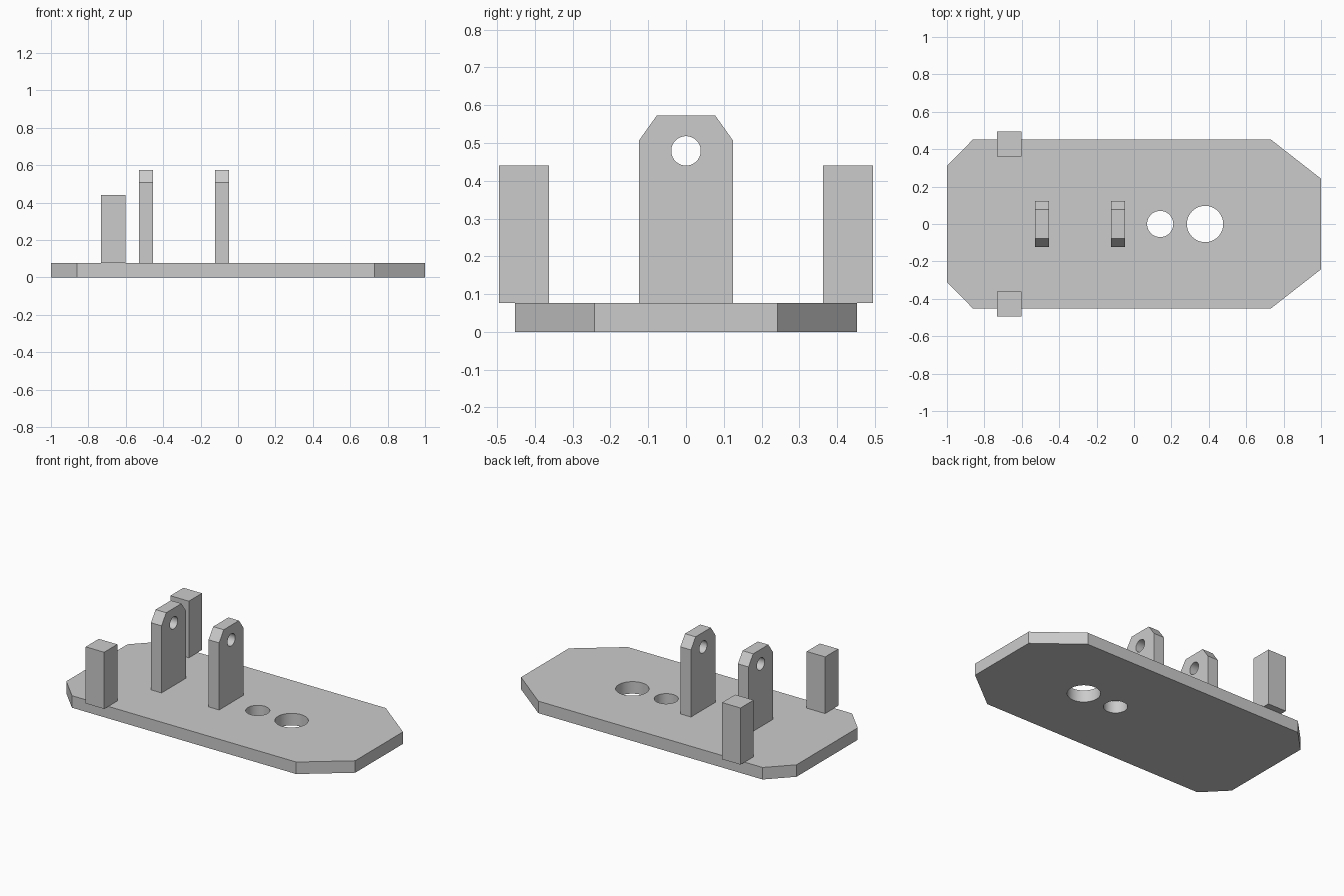
import bpy, bmesh
from mathutils import Matrix, Vector

cube = bpy.data.objects.get("Cube")
if cube:
    bpy.data.objects.remove(cube)

GREY = (0.6, 0.6, 0.6, 1)
grey = bpy.data.materials.new("plain grey")
grey.use_nodes = True
grey.diffuse_color = GREY
grey.node_tree.nodes["Principled BSDF"].inputs["Base Color"].default_value = GREY

BASE_TOP = 0.077


def finish(name, bm):
    bmesh.ops.recalc_face_normals(bm, faces=bm.faces)
    mesh = bpy.data.meshes.new(name)
    bm.to_mesh(mesh)
    bm.free()
    mesh.materials.append(grey)
    obj = bpy.data.objects.new(name, mesh)
    bpy.context.collection.objects.link(obj)
    return obj


def prism(name, outline, depth):
    """Extrude a closed outline along the depth vector."""
    bm = bmesh.new()
    face = bm.faces.new([bm.verts.new(p) for p in outline])
    new = bmesh.ops.extrude_face_region(bm, geom=[face], use_keep_orig=True)["geom"]
    bmesh.ops.translate(bm, vec=depth,
                        verts=[v for v in new if isinstance(v, bmesh.types.BMVert)])
    return finish(name, bm)


def drill(obj, centre, radius, axis):
    """Cut a round through hole along the axis."""
    bm = bmesh.new()
    turn = Vector((0, 0, 1)).rotation_difference(Vector(axis)).to_matrix().to_4x4()
    bmesh.ops.create_cone(bm, cap_ends=True, segments=64, radius1=radius, radius2=radius,
                          depth=0.3, matrix=Matrix.Translation(centre) @ turn)
    cutter = finish("hole_cutter", bm)
    cutter.hide_render = True
    cut = obj.modifiers.new("hole", "BOOLEAN")
    cut.operation, cut.solver, cut.object = "DIFFERENCE", "EXACT", cutter
    bpy.context.view_layer.objects.active = obj
    bpy.ops.object.modifier_apply(modifier=cut.name)
    bpy.data.objects.remove(cutter)


def smooth(obj):
    bpy.ops.object.select_all(action="DESELECT")
    obj.select_set(True)
    bpy.context.view_layer.objects.active = obj
    bpy.ops.object.shade_smooth_by_angle(angle=0.5)


# Base plate with clipped corners and two round holes
half = [(-1, 0.31), (-0.86, 0.453), (0.73, 0.453), (1, 0.242)]
outline = [(x, y, 0) for x, y in half] + [(x, -y, 0) for x, y in reversed(half)]
base = prism("base_plate", outline, (0, 0, BASE_TOP))
for x, radius in ((0.14, 0.07), (0.38, 0.097)):
    drill(base, (x, 0, BASE_TOP / 2), radius, (0, 0, 1))
smooth(base)

# Two pivot lugs with clipped tops and a pin hole
side = [(0.124, BASE_TOP), (0.124, 0.507), (0.077, 0.573)]
for name, x in (("outer_lug", -0.53), ("inner_lug", -0.122)):
    outline = [(x, y, z) for y, z in side] + [(x, -y, z) for y, z in reversed(side)]
    lug = prism(name, outline, (0.075, 0, 0))
    drill(lug, (x + 0.037, 0, 0.479), 0.039, (1, 0, 0))
    smooth(lug)

# Square posts overhanging the long edges
for name, s in (("left_post", -1), ("right_post", 1)):
    corners = [(-0.733, 0.362), (-0.602, 0.362), (-0.602, 0.495), (-0.733, 0.495)]
    prism("front_post" if s < 0 else "back_post",
          [(x, s * y, BASE_TOP) for x, y in corners], (0, 0, 0.363))
